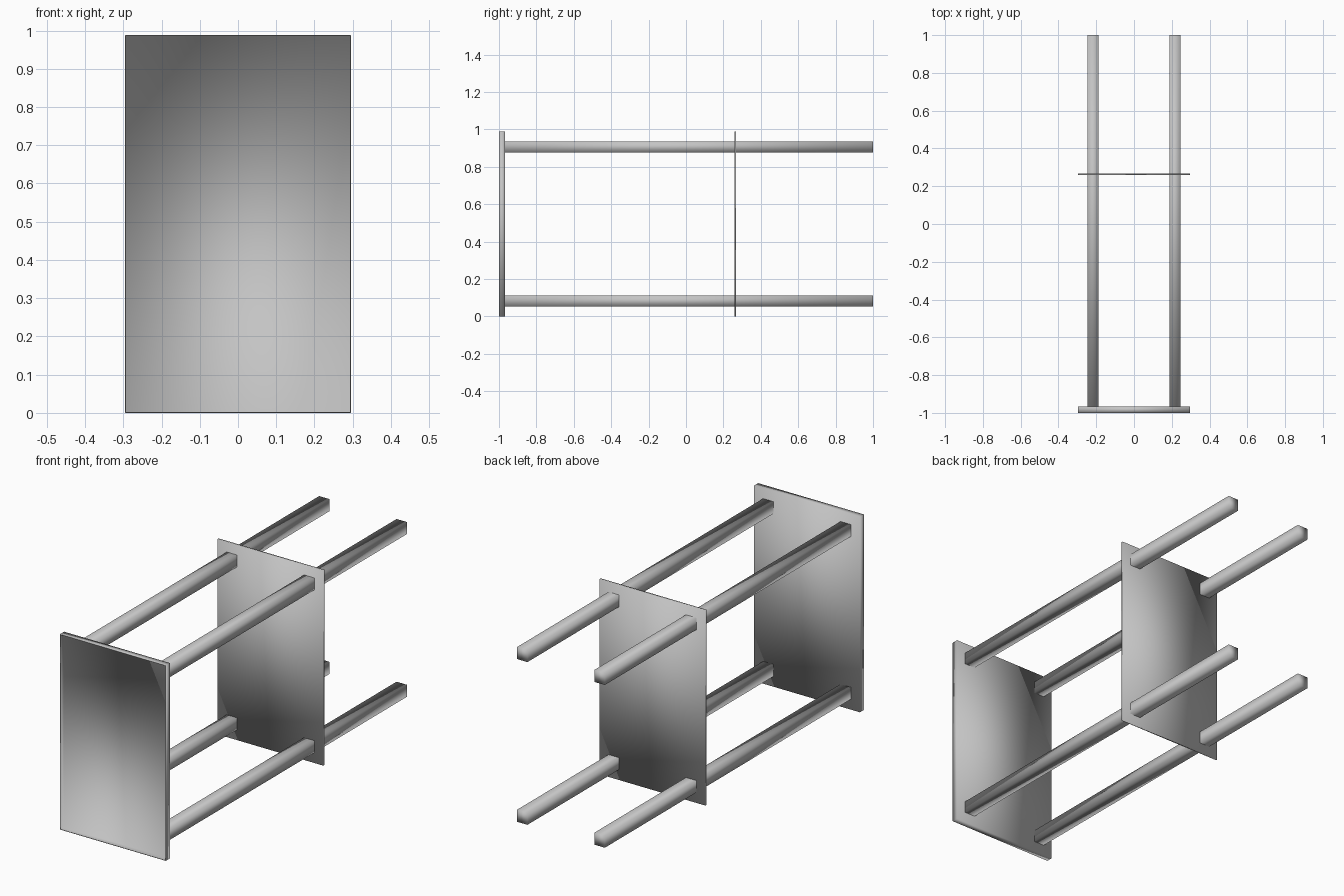
import bpy, bmesh

if "Cube" in bpy.data.objects:
    bpy.data.objects.remove(bpy.data.objects["Cube"])

W, H = 0.296, 0.988        # half width and height of the panels

mat = bpy.data.materials.new("plain grey")
mat.diffuse_color = (0.55, 0.55, 0.55, 1)
mat.use_nodes = True
mat.node_tree.nodes["Principled BSDF"].inputs["Base Color"].default_value = mat.diffuse_color


def box(name, lo, hi, tray=False):
    """Smooth-shaded box; tray sinks the -y face to leave a thin rim."""
    bm = bmesh.new()
    bmesh.ops.create_cube(bm, size=1)
    for v in bm.verts:
        for i in range(3):
            v.co[i] = lo[i] if v.co[i] < 0 else hi[i]
    bm.normal_update()
    if tray:
        front = min(bm.faces, key=lambda f: f.normal.y)
        bmesh.ops.inset_region(bm, faces=[front], thickness=0.004)
        ret = bmesh.ops.extrude_face_region(bm, geom=[front])
        verts = [g for g in ret["geom"] if isinstance(g, bmesh.types.BMVert)]
        bmesh.ops.translate(bm, verts=verts, vec=(0, 0.026, 0))
        if front.is_valid:
            bmesh.ops.delete(bm, geom=[front], context='FACES_ONLY')
        bmesh.ops.recalc_face_normals(bm, faces=bm.faces)
    for f in bm.faces:
        f.smooth = True
    me = bpy.data.meshes.new(name)
    bm.to_mesh(me)
    bm.free()
    me.materials.append(mat)
    ob = bpy.data.objects.new(name, me)
    bpy.context.collection.objects.link(ob)
    return ob


# table top lying on its side, hollow towards the front
box("table_top", (-W, -1, 0), (W, -0.967, H), tray=True)

# thin shelf crossing the legs
box("shelf", (-W, 0.26, 0), (W, 0.268, H))

# four square legs
for side, x in (("left", -0.246), ("right", 0.187)):
    for level, z in (("lower", 0.053), ("upper", 0.876)):
        box(f"{side}_{level}_leg", (x, -0.967, z), (x + 0.059, 1, z + 0.06))
